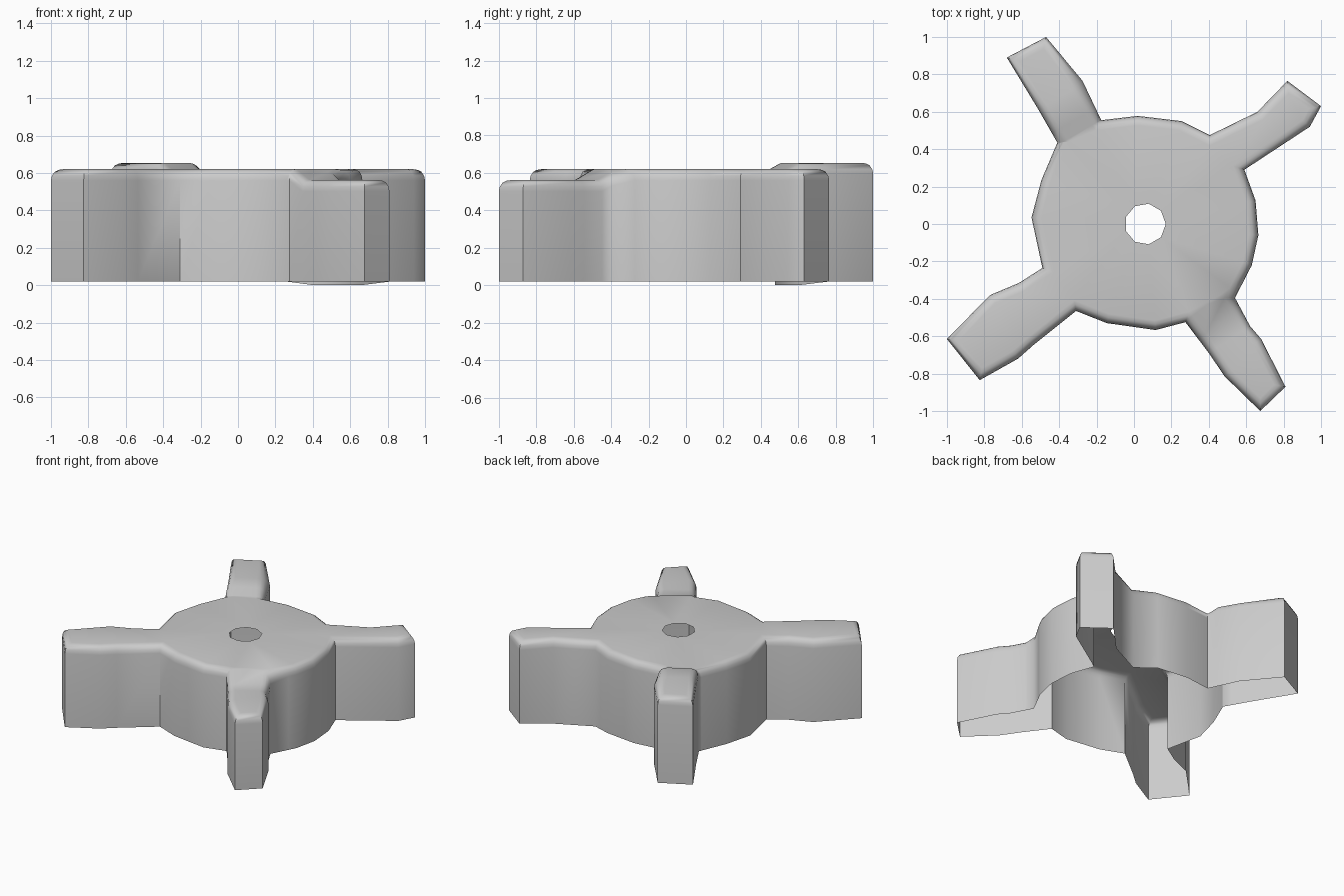
import bpy
import bmesh
import math
from mathutils import Vector

if "Cube" in bpy.data.objects:
    bpy.data.objects.remove(bpy.data.objects["Cube"], do_unlink=True)

TOP, BASE = 0.62, 0.02

# Plan outline of each arm and the hub arc that follows it, counter-clockwise
back_left_arm = [(.59, .29), (.94, .52), (1, .63), (.82, .765), (.66, .6), (.405, .475)]
back_arc = [(.255, .55), (.02, .578)]
back_right_arm = [(-.175, .555), (-.275, .765), (-.47, 1), (-.68, .89), (-.51, .61), (-.41, .435)]
right_arc = [(-.495, .235), (-.548, .035)]
front_right_arm = [(-.49, -.235), (-.615, -.315), (-.77, -.38), (-1, -.615),
                   (-.825, -.835), (-.62, -.72), (-.535, -.645), (-.31, -.465)]
front_arc = [(-.145, -.53), (.115, -.567)]
front_left_arm = [(.275, -.525), (.4, -.69), (.485, -.815), (.675, -1),
                  (.81, -.87), (.68, -.615), (.62, -.545), (.54, -.395)]
left_arc = [(.63, -.22), (.665, -.06), (.65, .125)]
outline = [Vector(p) for p in (back_left_arm + back_arc + back_right_arm + right_arc
                               + front_right_arm + front_arc + front_left_arm + left_arc)]


def inset(points, amount):
    """Move a closed outline inward by a mitred distance."""
    result = []
    for i, point in enumerate(points):
        before = (point - points[i - 1]).normalized()
        after = (points[(i + 1) % len(points)] - point).normalized()
        n1, n2 = Vector((-before.y, before.x)), Vector((-after.y, after.x))
        result.append(point + (n1 + n2) * amount / (1 + n1.dot(n2)))
    return result


def ring(bm, points, height):
    return [bm.verts.new((p.x, p.y, height)) for p in points]


def loop_edges(bm, verts):
    edges = []
    for i, v in enumerate(verts):
        pair = (verts[i - 1], v)
        edges.append(bm.edges.get(pair) or bm.edges.new(pair))
    return edges


def bridge(bm, lower, upper):
    for i in range(len(lower)):
        bm.faces.new((lower[i - 1], lower[i], upper[i], upper[i - 1]))


bm = bmesh.new()

# Open-bottomed walls with a rounded upper rim
rings = [ring(bm, outline, BASE)]
for amount, drop in ((0, .06), (.004, .035), (.015, .014), (.03, .004), (.05, 0)):
    rings.append(ring(bm, inset(outline, amount), TOP - drop))
for lower, upper in zip(rings, rings[1:]):
    bridge(bm, lower, upper)

# The lower lip dips slightly at one arm
for v in rings[0]:
    if .3 < v.co.x < .7 and v.co.y > .4:
        v.co.z = 0

# One side of the raised arm leans inward
lean_index = len(back_left_arm) + len(back_arc) + 1
for k, level in enumerate(rings[1:]):
    level[lean_index].co += Vector((-.007, -.007, 0)) * k

# Flat top with the shaft hole
hole_points = [Vector((.06 + .11 * math.cos(a), .11 * math.sin(a)))
               for a in (math.tau * i / 9 for i in range(9))]
hole = ring(bm, hole_points, TOP)
bmesh.ops.triangle_fill(bm, use_beauty=True, use_dissolve=False, normal=(0, 0, 1),
                        edges=loop_edges(bm, rings[-1]) + loop_edges(bm, hole))

# Ramp two opposite arms up and down to their own heights
for direction, start, end, step in (((-.5, .866, 0), .57, .64, .034),
                                    ((.6, -.8, 0), .58, .7, -.058)):
    axis = Vector(direction)
    for distance in (start, end):
        bmesh.ops.bisect_plane(bm, geom=bm.verts[:] + bm.edges[:] + bm.faces[:],
                               dist=.0001, plane_co=axis * distance, plane_no=axis)
    for v in bm.verts:
        if v.co.z > .5:
            ramp = (v.co.dot(axis) - start) / (end - start)
            v.co.z += step * min(max(ramp, 0), 1)

bmesh.ops.recalc_face_normals(bm, faces=bm.faces[:])
# Keep the shell facing outward
top_face = max(bm.faces, key=lambda f: abs(f.normal.z) * f.calc_area())
if top_face.normal.z < 0:
    bmesh.ops.reverse_faces(bm, faces=bm.faces[:])

mesh = bpy.data.meshes.new("four_arm_shell")
bm.to_mesh(mesh)
bm.free()
shell = bpy.data.objects.new("four_arm_shell", mesh)
bpy.context.collection.objects.link(shell)

# Plain grey finish
grey = bpy.data.materials.new("light_grey")
grey.use_nodes = True
colour = (.6, .6, .6, 1)
grey.diffuse_color = colour
grey.node_tree.nodes["Principled BSDF"].inputs["Base Color"].default_value = colour
mesh.materials.append(grey)

bpy.ops.object.select_all(action="DESELECT")
shell.select_set(True)
bpy.context.view_layer.objects.active = shell
bpy.ops.object.shade_smooth_by_angle(angle=math.radians(60))
